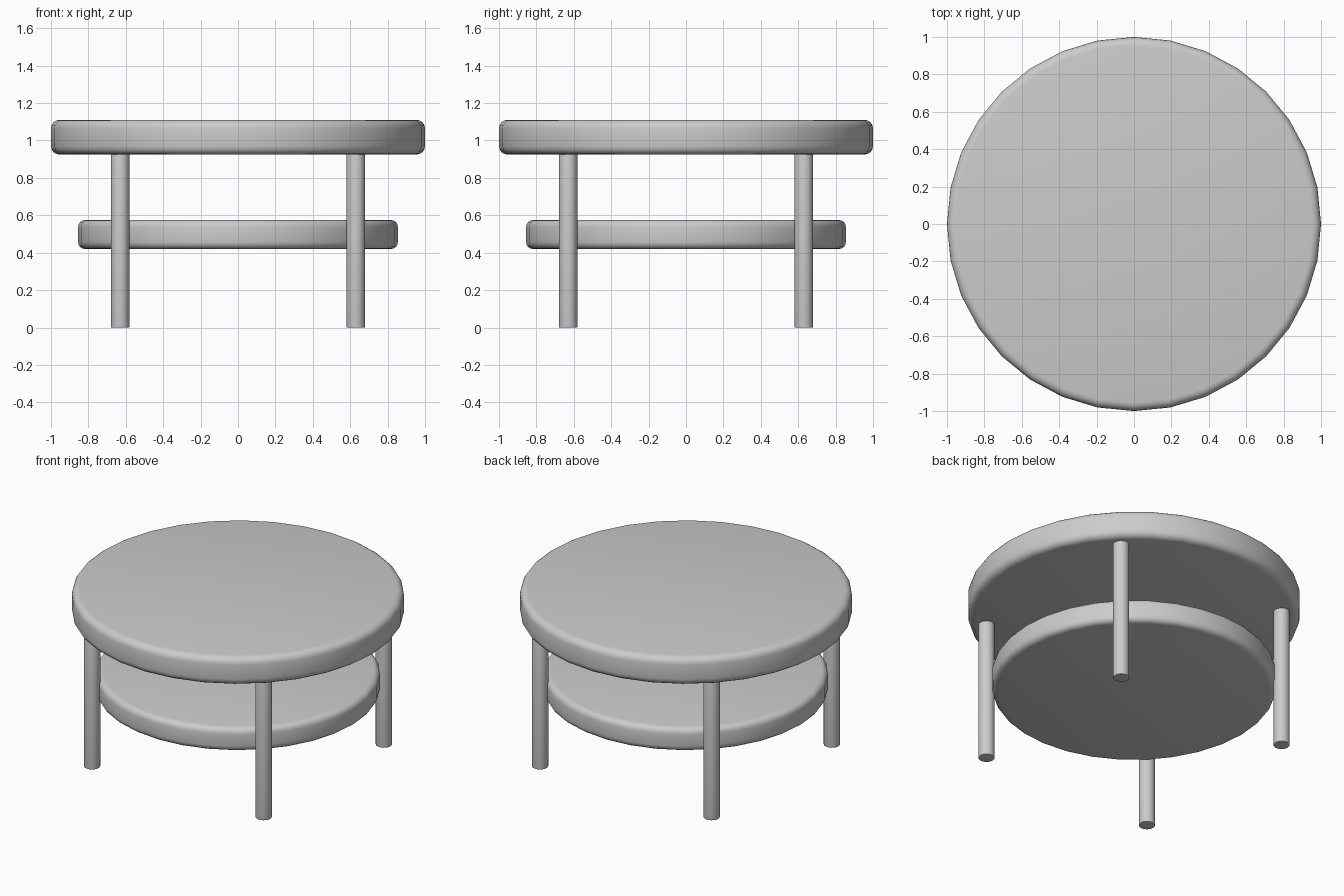
import bpy
import math

cube = bpy.data.objects.get("Cube")
if cube:
    bpy.data.objects.remove(cube, do_unlink=True)

# Single plain grey finish
grey = bpy.data.materials.new("plain_grey")
grey.use_nodes = True
colour = (0.6, 0.6, 0.6, 1)
grey.diffuse_color = colour
grey.node_tree.nodes["Principled BSDF"].inputs["Base Color"].default_value = colour


def rounded_disc(name, radius, bottom, top, bevel, x=0, y=0):
    """Upright 32-sided cylinder with rounded rims."""
    bpy.ops.mesh.primitive_cylinder_add(
        vertices=32, radius=radius, depth=top - bottom,
        location=(x, y, (bottom + top) / 2))
    obj = bpy.context.object
    obj.name = name
    obj.data.materials.append(grey)
    mod = obj.modifiers.new("rounded_rim", "BEVEL")
    mod.width = bevel
    mod.segments = 4
    mod.limit_method = "ANGLE"
    mod.angle_limit = math.radians(40)
    bpy.ops.object.modifier_apply(modifier=mod.name)
    bpy.ops.object.shade_smooth_by_angle(angle=math.radians(35))
    return obj


# Round top and lower shelf
rounded_disc("table_top", 1.0, 0.925, 1.11, 0.045)
rounded_disc("lower_shelf", 0.855, 0.42, 0.575, 0.038)

# Four legs standing just outside the shelf
for depth_name, y in (("front", -0.63), ("back", 0.63)):
    for side_name, x in (("right", -0.63), ("left", 0.63)):
        rounded_disc(f"{depth_name}_{side_name}_leg", 0.049, 0, 0.94, 0.004, x, y)
